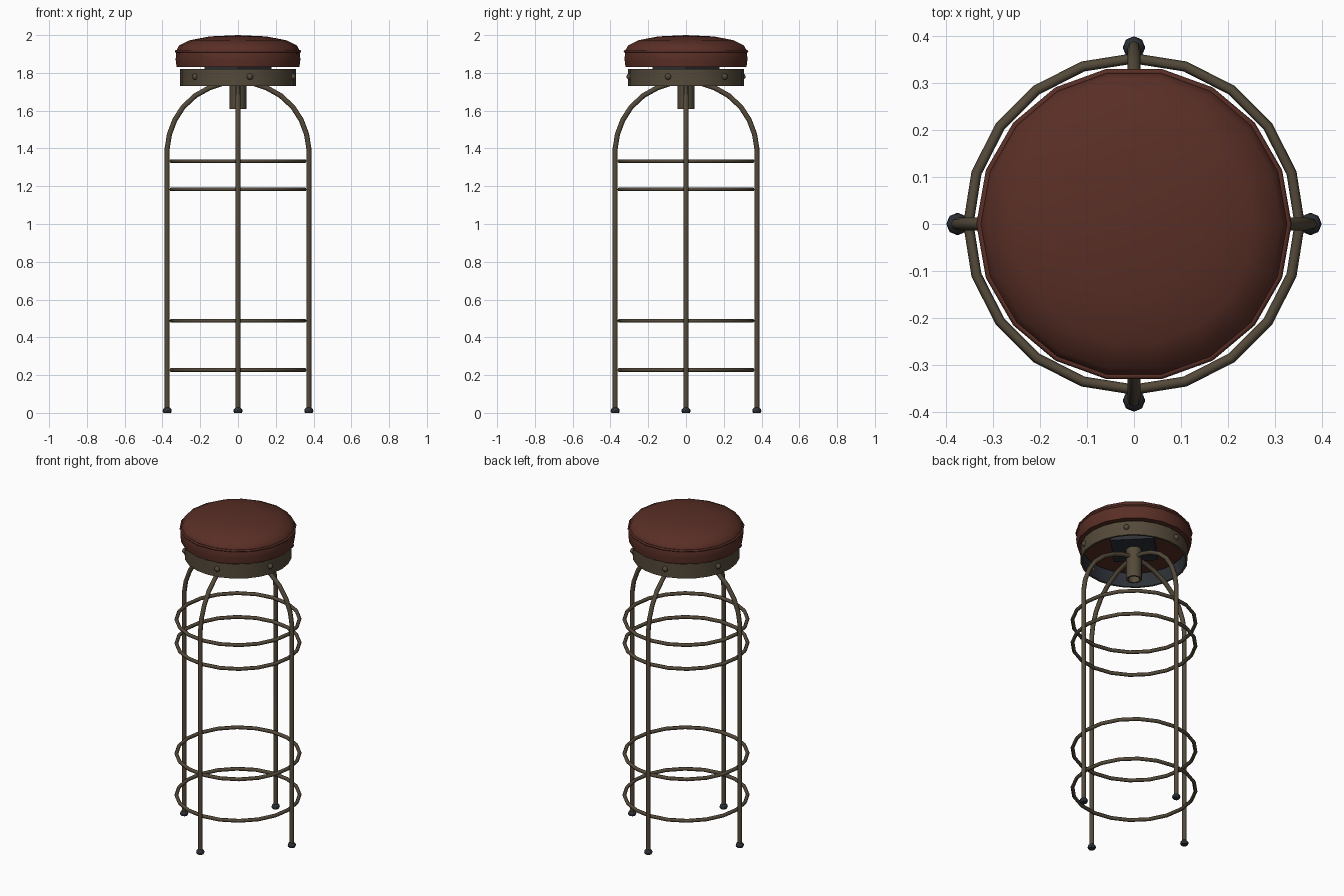
import bpy, bmesh, math
from mathutils import Matrix, Vector

if "Cube" in bpy.data.objects:
    bpy.data.objects.remove(bpy.data.objects["Cube"])


def material(name, rgb):
    m = bpy.data.materials.new(name)
    m.diffuse_color = (*rgb, 1)
    m.use_nodes = True
    m.node_tree.nodes["Principled BSDF"].inputs["Base Color"].default_value = m.diffuse_color
    return m


RED = material("red leather", (0.100, 0.028, 0.019))
METAL = material("aged bronze metal", (0.088, 0.068, 0.042))
DARK = material("dark steel rubber", (0.026, 0.031, 0.038))


def finish(bm, name, mat, angle=40):
    bmesh.ops.remove_doubles(bm, verts=bm.verts, dist=1e-5)
    bmesh.ops.recalc_face_normals(bm, faces=bm.faces)
    me = bpy.data.meshes.new(name)
    bm.to_mesh(me)
    bm.free()
    ob = bpy.data.objects.new(name, me)
    bpy.context.collection.objects.link(ob)
    me.materials.append(mat)
    smooth(ob, angle)
    return ob


def smooth(ob, angle):
    bpy.ops.object.select_all(action='DESELECT')
    ob.select_set(True)
    bpy.context.view_layer.objects.active = ob
    bpy.ops.object.shade_smooth_by_angle(angle=math.radians(angle))


def lathe(name, profile, sides, mat, closed=False, centre=(0, 0), turn=0.0, angle=40):
    """Revolve (radius, height) points around a vertical axis."""
    bm = bmesh.new()
    rings = []
    for k in range(sides):
        a = turn + math.tau * k / sides
        rings.append([bm.verts.new((centre[0] + r * math.cos(a), centre[1] + r * math.sin(a), z))
                      for r, z in profile])
    n = len(profile)
    for k in range(sides):
        p, q = rings[k], rings[(k + 1) % sides]
        for i in range(n if closed else n - 1):
            j = (i + 1) % n
            if profile[i][0] == 0:
                bm.faces.new((p[i], q[j], p[j]))
            elif profile[j][0] == 0:
                bm.faces.new((p[i], q[i], p[j]))
            else:
                bm.faces.new((p[i], q[i], q[j], p[j]))
    return finish(bm, name, mat, angle)


def hoop(name, radius, z, tube, sides, mat, minor=6):
    section = [(radius + tube * math.cos(math.tau * i / minor),
                z + tube * math.sin(math.tau * i / minor)) for i in range(minor)]
    return lathe(name, section, sides, mat, closed=True, angle=65)


# Seat cushion with piping around its upper edge
lathe("seat_cushion", [(0, 1.83), (0.325, 1.83), (0.33, 1.87), (0.328, 1.915), (0.312, 1.945),
                       (0.255, 1.973), (0.15, 1.993), (0, 2.0)], 18, RED)
hoop("seat_piping", 0.328, 1.914, 0.007, 18, RED)

# Metal band under the cushion, dark on its inside
band = lathe("seat_band", [(0.306, 1.73), (0.306, 1.82), (0.294, 1.82), (0.294, 1.73)],
             24, METAL, closed=True)
band.data.materials.append(DARK)
for f in band.data.polygons:
    if f.normal.x * f.center.x + f.normal.y * f.center.y < -0.1:
        f.material_index = 1

# Rivets around the band
for k in range(6):
    a = math.radians(-78 + 60 * k)
    bm = bmesh.new()
    bmesh.ops.create_uvsphere(bm, u_segments=8, v_segments=6, radius=0.017)
    bmesh.ops.translate(bm, verts=bm.verts, vec=(0.305 * math.cos(a), 0.305 * math.sin(a), 1.78))
    finish(bm, f"band_rivet_{k + 1}", METAL, 60)

# Mounting plate under the cushion
bm = bmesh.new()
bmesh.ops.create_cube(bm, size=1, matrix=Matrix.Translation((0, 0, 1.818))
                      @ Matrix.Rotation(math.pi / 4, 4, 'Z')
                      @ Matrix.Diagonal((0.25, 0.25, 0.03, 1)))
finish(bm, "mounting_plate", DARK)

# Hollow centre hub
lathe("centre_hub", [(0, 1.805), (0.045, 1.805), (0.045, 1.61), (0.034, 1.61),
                     (0.034, 1.70), (0, 1.70)], 12, METAL)

# Four bent legs with feet
path = [(0.375, 0.01), (0.375, 1.40), (0.363, 1.475), (0.335, 1.55), (0.29, 1.62),
        (0.225, 1.68), (0.15, 1.722), (0.08, 1.745), (0.02, 1.752)]
for k, side in enumerate(("right", "back", "left", "front")):
    a = k * math.pi / 2
    c, s = math.cos(a), math.sin(a)
    bm = bmesh.new()
    rows = []
    for i, (r, z) in enumerate(path):
        r0, z0 = path[max(i - 1, 0)]
        r1, z1 = path[min(i + 1, len(path) - 1)]
        t = Vector((r1 - r0, z1 - z0)).normalized()
        row = []
        for m in range(8):
            b = math.tau * m / 8
            u, v = 0.0135 * math.cos(b), 0.0135 * math.sin(b)
            rr, zz = r + u * t.y, z - u * t.x
            row.append(bm.verts.new((rr * c - v * s, rr * s + v * c, zz)))
        rows.append(row)
    for p, q in zip(rows, rows[1:]):
        for m in range(8):
            n = (m + 1) % 8
            bm.faces.new((p[m], p[n], q[n], q[m]))
    bm.faces.new(rows[0])
    bm.faces.new(rows[-1])
    finish(bm, f"{side}_leg", METAL, 50)
    lathe(f"{side}_foot", [(0, 0), (0.02, 0), (0.024, 0.008), (0.022, 0.02), (0.013, 0.028),
                           (0, 0.028)], 8, DARK, centre=(0.375 * c, 0.375 * s))

# Footrest hoops inside the legs
for k, z in enumerate((0.227, 0.488, 1.183, 1.333)):
    hoop(f"footrest_hoop_{k + 1}", 0.352, z, 0.011, 20, METAL)
